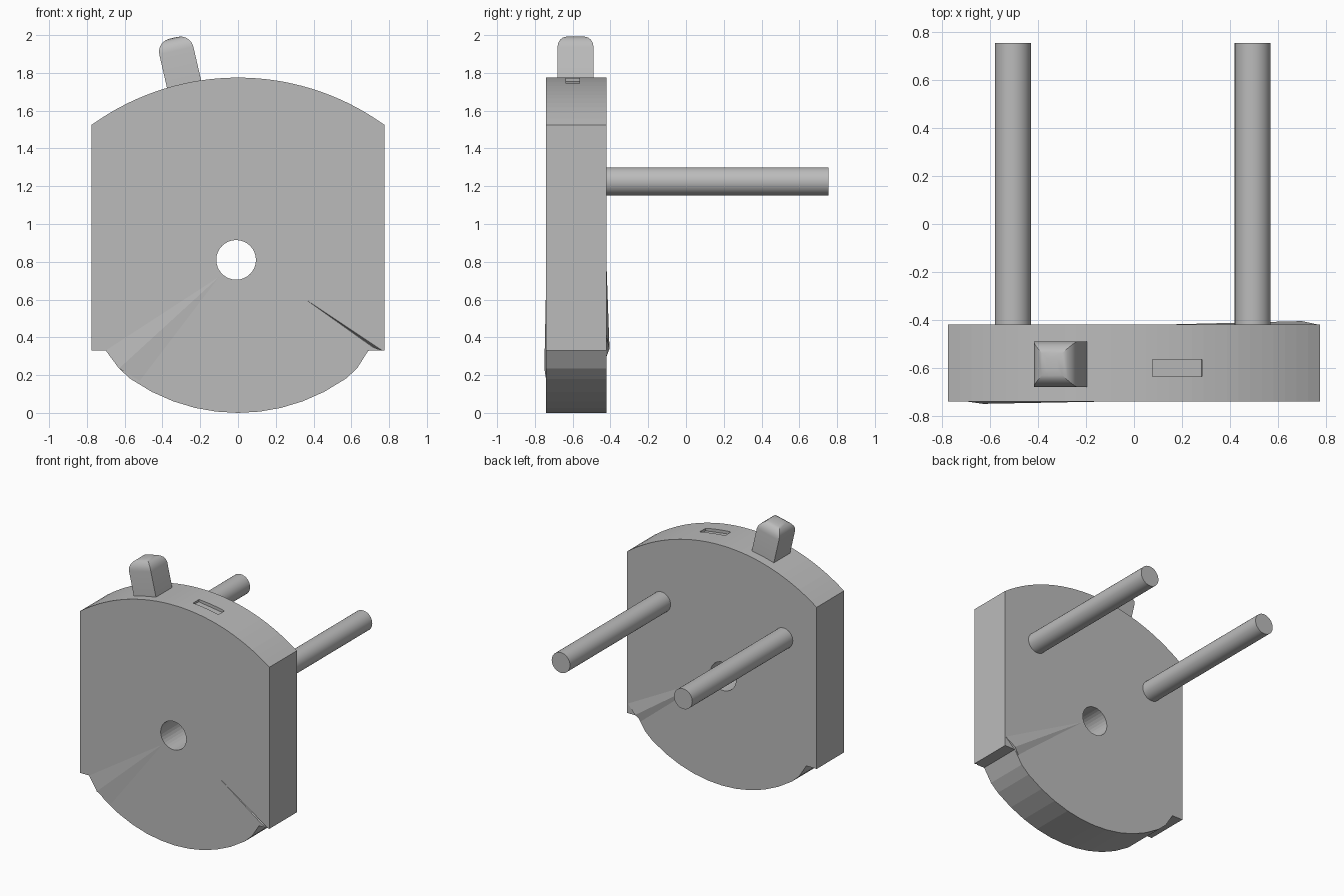
import bpy, bmesh, math
from mathutils import Vector, Matrix

if "Cube" in bpy.data.objects:
    bpy.data.objects.remove(bpy.data.objects["Cube"], do_unlink=True)

grey = bpy.data.materials.new("plain_grey")
grey.use_nodes = True
colour = (0.5, 0.5, 0.5, 1)
grey.diffuse_color = colour
grey.node_tree.nodes["Principled BSDF"].inputs["Base Color"].default_value = colour

FRONT, BACK = -0.74, -0.42
MID = (FRONT + BACK) / 2


def finish(name, bm):
    bmesh.ops.recalc_face_normals(bm, faces=bm.faces)
    mesh = bpy.data.meshes.new(name)
    bm.to_mesh(mesh)
    bm.free()
    mesh.materials.append(grey)
    obj = bpy.data.objects.new(name, mesh)
    bpy.context.collection.objects.link(obj)
    return obj


def rod(name, x, z, radius, y0, y1):
    bm = bmesh.new()
    bmesh.ops.create_cone(bm, cap_ends=True, segments=32, radius1=radius, radius2=radius, depth=y1 - y0)
    bm.transform(Matrix.Translation((x, (y0 + y1) / 2, z)) @ Matrix.Rotation(math.pi / 2, 4, "X"))
    return finish(name, bm)


def block(name, centre, size, tilt, bevel=0):
    bm = bmesh.new()
    bmesh.ops.create_cube(bm, size=1, matrix=Matrix.Diagonal((*size, 1)))
    if bevel:
        top = [e for e in bm.edges if all(v.co.z > 0 for v in e.verts)]
        bmesh.ops.bevel(bm, geom=top, offset=bevel, segments=5, profile=0.5, affect="EDGES")
    bm.transform(Matrix.Translation(centre) @ Matrix.Rotation(math.radians(tilt), 4, "Y"))
    return finish(name, bm)


def wedge(name, points):
    bm = bmesh.new()
    bmesh.ops.convex_hull(bm, input=[bm.verts.new(p) for p in points])
    return finish(name, bm)


def cut(target, cutter):
    mod = target.modifiers.new(cutter.name, "BOOLEAN")
    mod.operation = "DIFFERENCE"
    mod.solver = "EXACT"
    mod.object = cutter
    cutter.hide_render = True
    cutter.hide_viewport = True
    cutter.display_type = "WIRE"


# Plate: arched top, straight sides, notched corners, rounded bottom
def arch(x):
    return 1.775 - 1.326 + math.sqrt(1.326 ** 2 - x * x)


def belly(x):
    return 0.99 - math.sqrt(0.99 ** 2 - x * x)


HALF = 0.775
profile = [(HALF * (1 - i / 16), arch(HALF * (1 - i / 16))) for i in range(33)]
profile += [(-HALF, 0.33), (-0.69, 0.33), (-0.63, 0.235)]
profile += [(0.57 * i / 5, belly(0.57 * i / 5)) for i in range(-5, 6)]
profile += [(0.63, 0.235), (0.69, 0.33), (HALF, 0.33)]
bm = bmesh.new()
face = bm.faces.new([bm.verts.new((x, FRONT, z)) for x, z in profile])
side = bmesh.ops.extrude_face_region(bm, geom=[face])["geom"]
for v in side:
    if isinstance(v, bmesh.types.BMVert):
        v.co.y = BACK
plate = finish("plate", bm)

# Round centre hole, top slot and shallow front crease
cut(plate, rod("hole_cutter", -0.01, 0.81, 0.105, -0.9, -0.2))
cut(plate, block("slot_cutter", (0.185, -0.6, 1.79), (0.21, 0.07, 0.1), 8))
cut(plate, wedge("crease_cutter", [(0.1, FRONT - 0.01, 0.78), (0.69, FRONT - 0.01, 0.36),
                                   (0.79, FRONT - 0.01, 0.32), (0.74, FRONT + 0.015, 0.335)]))

# Thin raised ridges running to the lower corners
wedge("back_ridge", [(0.1, BACK, 0.76), (0.66, BACK, 0.3), (0.77, BACK, 0.4),
                     (0.7, BACK + 0.015, 0.34)])
wedge("front_ridge", [(-0.1, FRONT, 0.72), (-0.7, FRONT, 0.33), (-0.52, FRONT, 0.17),
                      (-0.63, FRONT - 0.01, 0.235)])

# Two rear pins
for name, x in (("right_pin", -0.505), ("left_pin", 0.495)):
    rod(name, x, 1.225, 0.075, BACK - 0.02, 0.755)

# Tilted knob with rounded top
block("knob", (-0.305, -0.585, 1.825), (0.185, 0.19, 0.33), -13, 0.07)

# Smooth the curved parts and keep hard edges
bpy.ops.object.select_all(action="DESELECT")
for name in ("right_pin", "left_pin", "knob"):
    obj = bpy.data.objects[name]
    obj.select_set(True)
    bpy.context.view_layer.objects.active = obj
bpy.ops.object.shade_smooth_by_angle(angle=math.radians(30))
